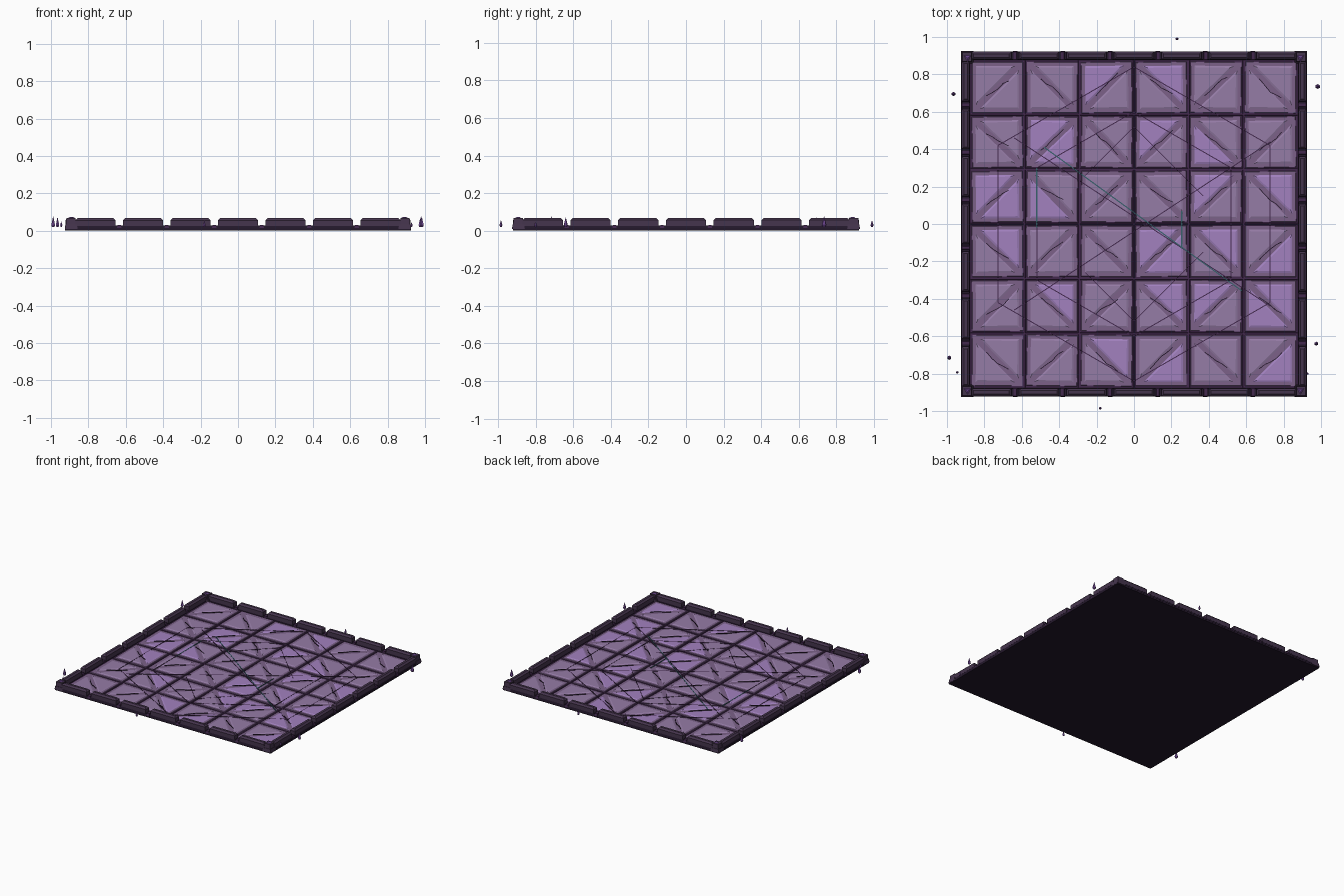
import bpy, bmesh, math, random
from mathutils import Vector, Matrix

if "Cube" in bpy.data.objects:
    bpy.data.objects.remove(bpy.data.objects["Cube"])
random.seed(4)


def material(name, r, g, b):
    m = bpy.data.materials.new(name)
    m.diffuse_color = (r, g, b, 1)
    m.use_nodes = True
    m.node_tree.nodes["Principled BSDF"].inputs["Base Color"].default_value = m.diffuse_color
    return m


DARK = material("dark_stone", 0.017, 0.009, 0.024)
RAIL = material("rail_stone", 0.06, 0.035, 0.075)
SEAM = material("seam_purple", 0.055, 0.022, 0.075)
FRAME = material("tile_frame", 0.2, 0.12, 0.25)
PANELS = [material("panel_plain", 0.30, 0.20, 0.38), material("panel_bright", 0.36, 0.22, 0.52)]
GEM = material("gem_violet", 0.22, 0.09, 0.4)
TEAL = material("inlay_teal", 0.04, 0.12, 0.15)


def finish(name, bm, mat):
    bmesh.ops.recalc_face_normals(bm, faces=bm.faces)
    me = bpy.data.meshes.new(name)
    bm.to_mesh(me)
    bm.free()
    ob = bpy.data.objects.new(name, me)
    bpy.context.collection.objects.link(ob)
    me.materials.append(mat)
    return ob


def frustum(bm, low, high, z0, z1):
    """Solid between two matching outlines at two heights."""
    a = [bm.verts.new((p[0], p[1], z0)) for p in low]
    b = [bm.verts.new((p[0], p[1], z1)) for p in high]
    n = len(a)
    bm.faces.new(a[::-1])
    bm.faces.new(b)
    for i in range(n):
        bm.faces.new((a[i], a[(i + 1) % n], b[(i + 1) % n], b[i]))


def rect(cx, cy, hx, hy):
    return [(cx - hx, cy - hy), (cx + hx, cy - hy), (cx + hx, cy + hy), (cx - hx, cy + hy)]


def block(bm, cx, cy, hx, hy, z0, z1, inset=0.0):
    frustum(bm, rect(cx, cy, hx, hy), rect(cx, cy, hx - inset, hy - inset), z0, z1)


def inset_tri(tri, d):
    """Move every side of a triangle inward by d."""
    p = [Vector(q) for q in tri]
    a, b, c = (p[1] - p[2]).length, (p[2] - p[0]).length, (p[0] - p[1]).length
    centre = (p[0] * a + p[1] * b + p[2] * c) / (a + b + c)
    area = abs((p[1] - p[0]).cross(p[2] - p[0])) / 2
    k = 1 - d / (2 * area / (a + b + c))
    return [centre + (q - centre) * k for q in p]


def strip(bm, p, q, w, z0, z1):
    p, q = Vector(p), Vector(q)
    d = (q - p).normalized()
    n = Vector((-d.y, d.x)) * w / 2
    out = [p - n, q - n, q + n, p + n]
    frustum(bm, out, out, z0, z1)


# Base slab and seam bed
bm = bmesh.new()
block(bm, 0, 0, 0.925, 0.922, 0.002, 0.014)
finish("base_slab", bm, DARK)
bm = bmesh.new()
block(bm, 0, 0, 0.885, 0.885, 0.013, 0.018)
finish("seam_bed", bm, SEAM)

# Seam ribs between the tiles
bm = bmesh.new()
for i in range(1, 6):
    c = (i - 3) * 0.293
    block(bm, c, 0, 0.006, 0.875, 0.016, 0.022, 0.002)
    block(bm, 0, c, 0.875, 0.006, 0.016, 0.022, 0.002)
finish("seam_ribs", bm, SEAM)

# Floor tiles: bevelled square frame with two raised triangular panels
frames, panels = bmesh.new(), [bmesh.new(), bmesh.new()]
cracks = bmesh.new()
for i in range(6):
    for j in range(6):
        cx, cy = (i - 2.5) * 0.292, (j - 2.5) * 0.292
        rot = Matrix.Rotation(random.uniform(-0.02, 0.02), 2)
        flip = -1 if (i + j) % 2 == 0 else 1

        def place(pts):
            return [Vector((cx, cy)) + rot @ Vector(p) for p in pts]

        dz = random.uniform(-0.001, 0.001)
        frustum(frames, place(rect(0, 0, 0.138, 0.138)), place(rect(0, 0, 0.134, 0.134)), 0.014, 0.023 + dz)
        for s in (1, -1):
            h = 0.13
            tri = [(-h * flip * s, -h * s), (h * flip * s, h * s), (-h * flip * s, h * s)]
            tri = inset_tri(tri, 0.012)
            if (tri[1] - tri[0]).cross(tri[2] - tri[0]) < 0:
                tri = tri[::-1]
            frustum(panels[random.random() > 0.6], place(tri), place(inset_tri(tri, 0.012)),
                    0.022 + dz, 0.0265 + dz)
        # Jagged hairline crack
        a = Vector((-0.06, -0.045 * flip))
        for k in range(4):
            b = a + Vector((0.03, 0.024 * flip + random.uniform(-0.012, 0.012)))
            strip(cracks, *place([a, b]), 0.004, 0.024, 0.0277)
            a = b
finish("tile_frames", frames, FRAME)
for n, b, m in zip(("plain_panels", "bright_panels"), panels, PANELS):
    finish(n, b, m)
finish("tile_cracks", cracks, DARK)

# Thin inlaid ritual lines: nested hexagons and crossing chords
bm = bmesh.new()
for r in (0.84, 0.6):
    pts = [(r * math.sin(k * math.pi / 3), r * math.cos(k * math.pi / 3)) for k in range(6)]
    for k in range(6):
        strip(bm, pts[k], pts[(k + 1) % 6], 0.005, 0.024, 0.0275)
for s in (1, -1):
    strip(bm, (-0.64, -0.46 * s), (0.73, 0.44 * s), 0.005, 0.024, 0.0275)
    strip(bm, (0, 0.52 * s), (0.37, 0.15 * s), 0.004, 0.024, 0.0275)
    strip(bm, (0, 0.52 * s), (-0.26, 0.26 * s), 0.004, 0.024, 0.0275)
finish("inlay_lines", bm, SEAM)
bm = bmesh.new()
strip(bm, (-0.48, 0.41), (0.58, -0.36), 0.006, 0.024, 0.028)
strip(bm, (0.255, 0.07), (0.255, -0.13), 0.006, 0.024, 0.028)
strip(bm, (-0.52, 0.3), (-0.52, -0.02), 0.006, 0.024, 0.028)
finish("teal_inlay", bm, TEAL)

# Border: continuous kerb, seven rail blocks per side, joint clamps
kerb, rails, clamps = bmesh.new(), bmesh.new(), bmesh.new()
for k in range(4):
    turn = Matrix.Rotation(k * math.pi / 2, 3, 'Z')
    for b, lo in ((kerb, [(0, 0.87, 0.023, 0.013, 0.027, 0.003)]),
                  (rails, [((i - 3) * 0.254, 0.107, 0.021, 0.026, 0.056, 0.0) for i in range(7)]
                   + [((i - 3) * 0.254, 0.107, 0.021, 0.056, 0.068, 0.012) for i in range(7)]),
                  (clamps, [((i - 2.5) * 0.254, 0.012, 0.024, 0.014, 0.031, 0.004) for i in range(6)])):
        start = len(b.verts)
        for x, hx, hy, z0, z1, ins in lo:
            block(b, x, 0.9, hx, hy, z0, z1, ins)
        b.verts.ensure_lookup_table()
        bmesh.ops.transform(b, matrix=turn.to_4x4(), verts=b.verts[start:])
finish("border_kerb", kerb, DARK)
finish("rail_blocks", rails, RAIL)
finish("joint_clamps", clamps, SEAM)

# Corner posts with three-sided gems
posts, gems = bmesh.new(), bmesh.new()
for sx in (-1, 1):
    for sy in (-1, 1):
        block(posts, sx * 0.892, sy * 0.892, 0.034, 0.034, 0.01, 0.034, 0.003)
        block(posts, sx * 0.893, sy * 0.893, 0.027, 0.027, 0.034, 0.068, 0.002)
        tri = [(sx * 0.89 + 0.026 * math.cos(a), sy * 0.89 + 0.026 * math.sin(a))
               for a in (math.pi / 6, 5 * math.pi / 6, 1.5 * math.pi)]
        mid = [Vector((sx * 0.89, sy * 0.89)) + (Vector(p) - Vector((sx * 0.89, sy * 0.89))) * 0.3 for p in tri]
        frustum(gems, tri, mid, 0.066, 0.074)
finish("corner_posts", posts, RAIL)
finish("corner_gems", gems, GEM)

# Loose crystal shards floating around the rim: x, y, radius, top
bm = bmesh.new()
for x, y, r, top in ((0.23, 0.99, 0.008, 0.055), (-0.965, 0.695, 0.011, 0.07),
                     (0.982, 0.735, 0.013, 0.075), (-0.988, -0.715, 0.012, 0.075),
                     (-0.945, -0.793, 0.007, 0.05), (0.975, -0.64, 0.011, 0.07),
                     (-0.18, -0.985, 0.008, 0.055), (0.928, -0.8, 0.006, 0.045)):
    for z0, z1, r0, r1 in ((0.02, 0.03, r * 0.6, r), (0.03, top, r, 0.0008)):
        bmesh.ops.create_cone(bm, cap_ends=True, segments=6, radius1=r0, radius2=r1, depth=z1 - z0,
                              matrix=Matrix.Translation((x, y, (z0 + z1) / 2)))
finish("crystal_shards", bm, GEM)
